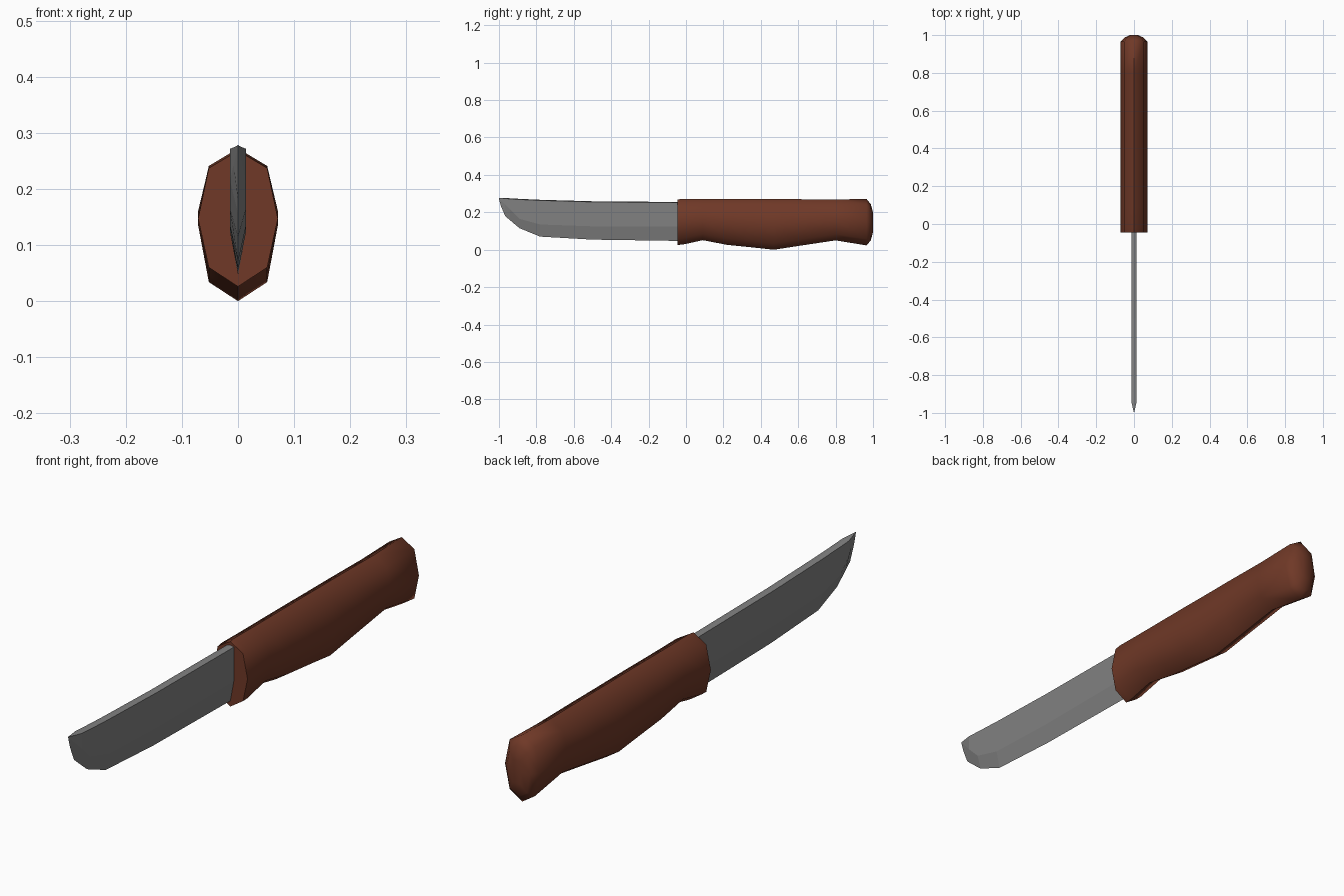
import bpy, bmesh, math

if "Cube" in bpy.data.objects:
    bpy.data.objects.remove(bpy.data.objects["Cube"])


def material(name, rgb):
    m = bpy.data.materials.new(name)
    m.diffuse_color = (*rgb, 1)
    m.use_nodes = True
    m.node_tree.nodes["Principled BSDF"].inputs["Base Color"].default_value = m.diffuse_color
    return m


def loft(name, rings, mat, smooth_angle=None):
    """Skin a list of equal-sized closed rings and cap both ends."""
    bm = bmesh.new()
    vs = [[bm.verts.new(p) for p in ring] for ring in rings]
    n = len(vs[0])
    for a, b in zip(vs, vs[1:]):
        for i in range(n):
            j = (i + 1) % n
            bm.faces.new((a[i], a[j], b[j], b[i]))
    bm.faces.new(vs[0])
    bm.faces.new(vs[-1])
    bmesh.ops.recalc_face_normals(bm, faces=bm.faces)
    me = bpy.data.meshes.new(name)
    bm.to_mesh(me)
    bm.free()
    me.materials.append(mat)
    ob = bpy.data.objects.new(name, me)
    bpy.context.collection.objects.link(ob)
    if smooth_angle:
        bpy.ops.object.select_all(action='DESELECT')
        ob.select_set(True)
        bpy.context.view_layer.objects.active = ob
        bpy.ops.object.shade_smooth_by_angle(angle=math.radians(smooth_angle))
    return ob


def mirrored(y, half):
    """Close a right-hand half profile (x, z), ends on x = 0."""
    return [(x, y, z) for x, z in half] + [(-x, y, z) for x, z in half[-2:0:-1]]


def handle_ring(y, top, bottom, s=1.0):
    return mirrored(y, [(0, top), (0.052 * s, top - 0.031 * s),
                        (0.071 * s, (top + bottom) / 2),
                        (0.052 * s, bottom + 0.034 * s), (0, bottom)])


def blade_ring(y, top, bevel, edge, w):
    return mirrored(y, [(0, top), (w, top - 0.25 * w), (w, bevel), (0, edge)])


steel = material("steel grey", (0.22, 0.22, 0.22))
wood = material("brown wood", (0.16, 0.04, 0.02))

# Handle: eight-sided grip with a belly and a flared, rounded butt
loft("handle", [handle_ring(*r) for r in [
    (-0.045, 0.268, 0.026, 1), (-0.02, 0.272, 0.027, 1), (0.09, 0.271, 0.051, 1),
    (0.22, 0.271, 0.026, 1), (0.35, 0.271, 0.013, 1), (0.47, 0.27, 0.0, 1),
    (0.60, 0.27, 0.02, 1), (0.80, 0.268, 0.05, 1), (0.965, 0.272, 0.023, 1),
    (0.988, 0.243, 0.05, 0.68), (1.0, 0.20, 0.095, 0.3)]], wood, 60)

# Blade: flat spine, bevelled cutting edge, upswept tip
loft("blade", [blade_ring(*r) for r in [
    (-0.03, 0.255, 0.125, 0.047, 0.0145), (-0.50, 0.259, 0.125, 0.054, 0.0145),
    (-0.78, 0.267, 0.135, 0.070, 0.0145), (-0.89, 0.272, 0.165, 0.115, 0.0145),
    (-0.94, 0.275, 0.215, 0.157, 0.0143), (-0.967, 0.276, 0.243, 0.18, 0.008),
    (-0.99, 0.277, 0.265, 0.235, 0.0027), (-1.0, 0.278, 0.276, 0.27, 0.0004)]], steel)
